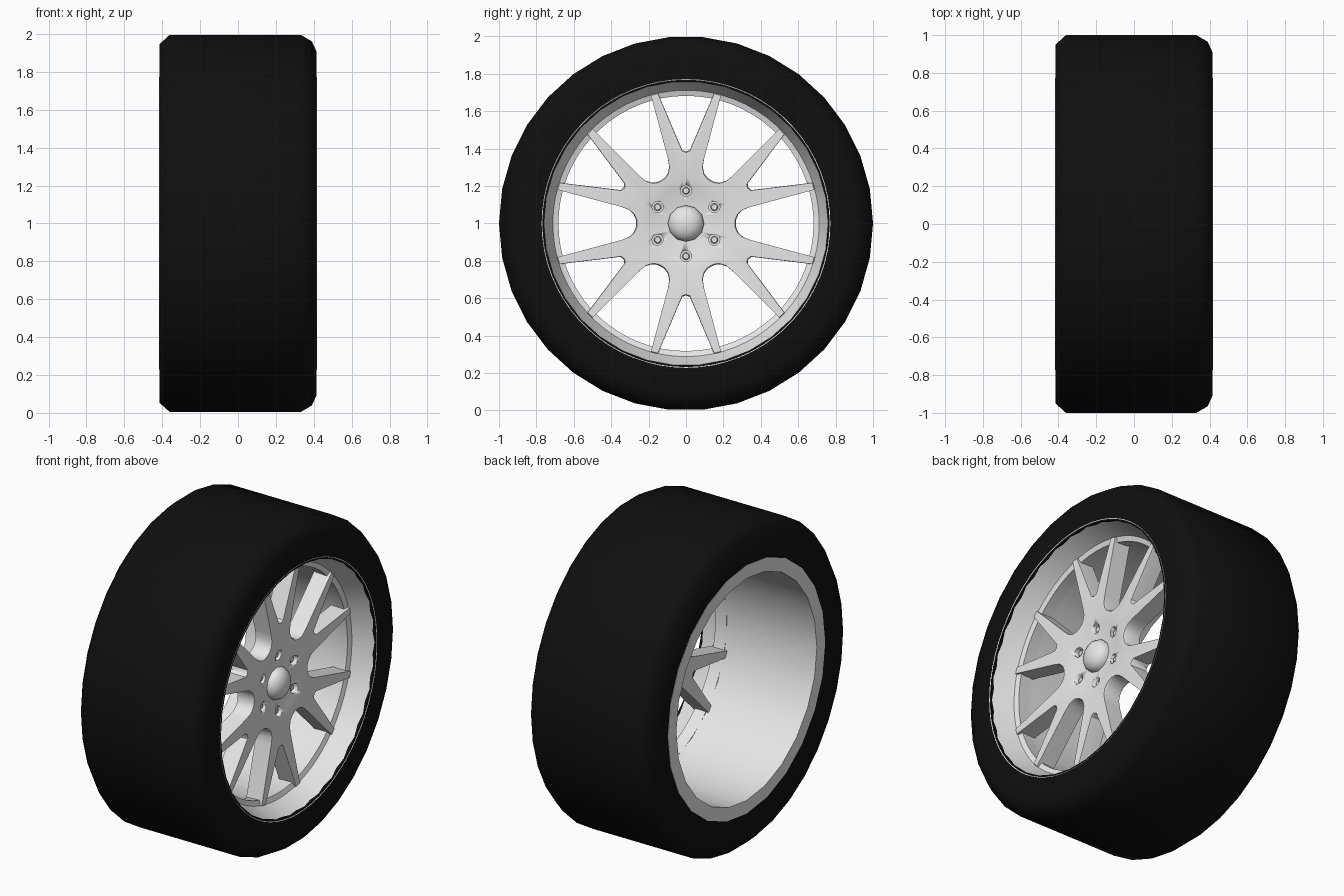
import bpy, bmesh, math

if "Cube" in bpy.data.objects:
    bpy.data.objects.remove(bpy.data.objects["Cube"])


def material(name, value, roughness):
    mat = bpy.data.materials.new(name)
    mat.use_nodes = True
    mat.diffuse_color = (value, value, value, 1)
    node = mat.node_tree.nodes["Principled BSDF"]
    node.inputs["Base Color"].default_value = mat.diffuse_color
    node.inputs["Roughness"].default_value = roughness
    return mat


RUBBER = material("black rubber", 0.005, 0.8)
METAL = material("light grey metal", 0.8, 0.5)


def polar(x, angle, r, y=0, z=1):
    """Point at a distance r from an axle that runs along x."""
    return (x, y + r * math.cos(angle), z + r * math.sin(angle))


def finish(name, bm, mat, sharp=35):
    bmesh.ops.recalc_face_normals(bm, faces=bm.faces)
    mesh = bpy.data.meshes.new(name)
    bm.to_mesh(mesh)
    bm.free()
    mesh.materials.append(mat)
    ob = bpy.data.objects.new(name, mesh)
    bpy.context.collection.objects.link(ob)
    bpy.ops.object.select_all(action="DESELECT")
    ob.select_set(True)
    bpy.context.view_layer.objects.active = ob
    bpy.ops.object.shade_smooth_by_angle(angle=math.radians(sharp))
    return ob


def bridge(bm, a, b):
    for i in range(len(a)):
        j = (i + 1) % len(a)
        bm.faces.new((a[i], a[j], b[j], b[i]))


def lathe(name, profile, sides, mat, closed=True, y=0, z=1, sharp=35):
    """Spin (x, r) points about the axle; open profiles get end caps."""
    bm = bmesh.new()
    rings = [[bm.verts.new(polar(x, math.tau * i / sides, r, y, z))
              for i in range(sides)] for x, r in profile]
    for a, b in zip(rings, rings[1:]):
        bridge(bm, a, b)
    if closed:
        bridge(bm, rings[-1], rings[0])
    else:
        bm.faces.new(rings[0])
        bm.faces.new(rings[-1])
    return finish(name, bm, mat, sharp)


# Tyre, with a single chamfer inboard and a rounder shoulder outboard
lathe("tyre", [(-0.415, 0.76), (-0.415, 0.95), (-0.36, 1), (0.33, 1),
               (0.39, 0.965), (0.415, 0.91), (0.415, 0.76)], 34, RUBBER, sharp=50)

# Dished outer lip with the ledge that carries the spokes
lathe("rim_lip", [(0.39, 0.775), (0.417, 0.772), (0.412, 0.762), (0.345, 0.737),
                  (0.285, 0.712), (0.275, 0.682), (0.2, 0.685), (0.2, 0.775)],
      68, METAL, sharp=20)

# Barrel, open at the back
lathe("rim_barrel", [(-0.417, 0.772), (-0.417, 0.69), (0.26, 0.69), (0.26, 0.765)],
      24, METAL)

# Hub and six forked spokes in one outline: (degrees from fork axis, radius)
half = [(3, 0.393), (12.2, 0.715), (15.3, 0.715), (15.6, 0.36),
        (16.5, 0.315), (20, 0.285), (25, 0.27)]
sector = ([(-a, r) for a, r in reversed(half)] + [(0, 0.385)] + half + [(30, 0.267)])
outline = [(math.radians(30 + 60 * k + a), r) for k in range(6) for a, r in sector]
FACE, BACK = 0.295, 0.185

bm = bmesh.new()


def loop(x, radius):
    return [bm.verts.new(polar(x, a, radius(r))) for a, r in outline]


loops = [loop(BACK, lambda r: 0.1), loop(BACK, lambda r: r), loop(FACE - 0.01, lambda r: r),
         loop(FACE, lambda r: r - 0.006), loop(FACE, lambda r: 0.245),
         loop(FACE - 0.012, lambda r: 0.19), loop(FACE - 0.03, lambda r: 0.09)]
for a, b in zip(loops, loops[1:]):
    bridge(bm, a, b)
bm.faces.new(loops[0])
bm.faces.new(loops[-1])
spokes = finish("hub_and_spokes", bm, METAL)

# Six bolt recesses, each with a bolt inside
for k in range(6):
    a = math.radians(30 + 60 * k)
    y, z = 0.175 * math.cos(a), 1 + 0.175 * math.sin(a)
    cutter = lathe(f"bolt_hole_cutter_{k + 1}", [(0.24, 0.03), (0.32, 0.03)],
                   12, METAL, False, y, z)
    cutter.hide_render = True
    cut = spokes.modifiers.new("bolt hole", "BOOLEAN")
    cut.operation = "DIFFERENCE"
    cut.solver = "EXACT"
    cut.object = cutter
    bpy.context.view_layer.objects.active = spokes
    bpy.ops.object.modifier_apply(modifier=cut.name)
    bpy.data.objects.remove(cutter)
    lathe(f"bolt_{k + 1}", [(0.23, 0.02), (0.262, 0.02), (0.267, 0.015)],
          12, METAL, False, y, z)

# Domed centre cap
lathe("centre_cap", [(0.25, 0.097), (0.285, 0.097), (0.31, 0.08), (0.328, 0.05),
                     (0.334, 0.015)], 12, METAL, False, sharp=60)
